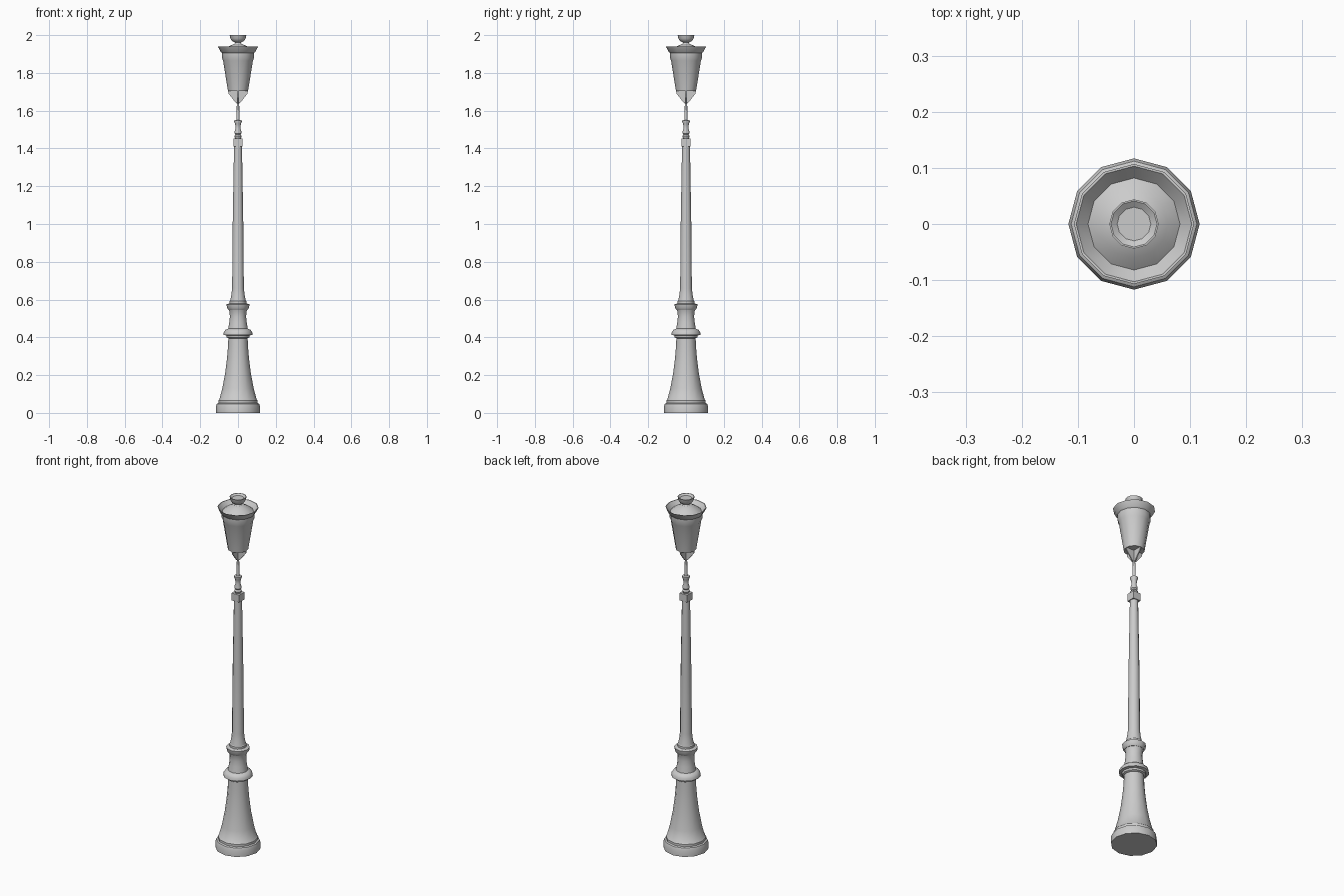
import bpy, bmesh, math

if "Cube" in bpy.data.objects:
    bpy.data.objects.remove(bpy.data.objects["Cube"])

SIDES = 12


def finish(name, bm, smooth=True):
    bmesh.ops.remove_doubles(bm, verts=bm.verts, dist=1e-5)
    bmesh.ops.recalc_face_normals(bm, faces=bm.faces)
    mesh = bpy.data.meshes.new(name)
    bm.to_mesh(mesh)
    bm.free()
    ob = bpy.data.objects.new(name, mesh)
    bpy.context.collection.objects.link(ob)
    if smooth:
        bpy.ops.object.select_all(action='DESELECT')
        ob.select_set(True)
        bpy.context.view_layer.objects.active = ob
        bpy.ops.object.shade_smooth_by_angle(angle=math.radians(32))
    return ob


def lathe(name, profile, sides=SIDES):
    """Turn (radius, z) points, bottom to top, into a capped solid."""
    bm = bmesh.new()
    rings = []
    for r, z in profile:
        rings.append([bm.verts.new((r * math.cos(2 * math.pi * i / sides),
                                    r * math.sin(2 * math.pi * i / sides), z))
                      for i in range(sides)])
    for a, b in zip(rings, rings[1:]):
        for i in range(sides):
            j = (i + 1) % sides
            bm.faces.new((a[i], a[j], b[j], b[i]))
    bm.faces.new(rings[0][::-1])
    bm.faces.new(rings[-1])
    return finish(name, bm)


# Flared pedestal with stepped foot
lathe("pedestal", [(0.117, 0), (0.117, 0.035), (0.112, 0.048), (0.104, 0.052),
                   (0.104, 0.065), (0.099, 0.07), (0.083, 0.13), (0.068, 0.21),
                   (0.058, 0.29), (0.053, 0.35), (0.051, 0.40)])

# Lower collar and waisted drum
lathe("lower_collar", [(0.051, 0.395), (0.06, 0.40), (0.062, 0.41), (0.077, 0.413),
                       (0.075, 0.428), (0.066, 0.44), (0.052, 0.446)])
lathe("drum", [(0.052, 0.445), (0.046, 0.48), (0.043, 0.51), (0.045, 0.535), (0.05, 0.55)])

# Upper collar
lathe("upper_collar", [(0.05, 0.545), (0.058, 0.556), (0.061, 0.575), (0.044, 0.58),
                       (0.044, 0.592), (0.040, 0.597)])

# Tapered shaft
lathe("shaft", [(0.041, 0.595), (0.035, 0.625), (0.031, 0.66), (0.028, 1.0), (0.021, 1.415)])

# Square block on top of the shaft
bm = bmesh.new()
bmesh.ops.create_cube(bm, size=1)
for v in bm.verts:
    v.co = (v.co.x * 0.048, v.co.y * 0.048, 1.432 + v.co.z * 0.042)
finish("shaft_block", bm, smooth=False)

# Small baluster and thin stem
lathe("baluster", [(0.014, 1.45), (0.020, 1.465), (0.013, 1.473), (0.019, 1.48),
                   (0.019, 1.488), (0.013, 1.505), (0.015, 1.53), (0.020, 1.54),
                   (0.020, 1.548), (0.009, 1.55), (0.006, 1.645)])

# Crossed bracket plates under the lantern
for k in range(2):
    bm = bmesh.new()
    outline = [(-0.053, 1.705), (-0.05, 1.69), (-0.013, 1.643), (-0.005, 1.638),
               (0.005, 1.638), (0.013, 1.643), (0.05, 1.69), (0.053, 1.705)]
    face = bm.faces.new([bm.verts.new((x, -0.003, z)) for x, z in outline])
    ext = bmesh.ops.extrude_face_region(bm, geom=[face])
    for e in ext["geom"]:
        if isinstance(e, bmesh.types.BMVert):
            e.co.y = 0.003
    plate = finish(f"bracket_plate_{k + 1}", bm, smooth=False)
    plate.rotation_euler.z = k * math.pi / 2

# Lantern body
lathe("lantern_body", [(0.053, 1.703), (0.079, 1.865), (0.085, 1.88), (0.085, 1.907)])

# Roof: flared gutter rim with a low dome inside it
lathe("lantern_roof", [(0.084, 1.905), (0.092, 1.912), (0.107, 1.94), (0.103, 1.94),
                       (0.082, 1.917), (0.06, 1.935), (0.04, 1.945), (0.018, 1.954)])

# Cup finial with recessed top
lathe("finial", [(0.030, 1.945), (0.018, 1.955), (0.015, 1.961), (0.031, 1.968),
                 (0.040, 1.981), (0.044, 2.0), (0.041, 2.0), (0.030, 1.992)])
